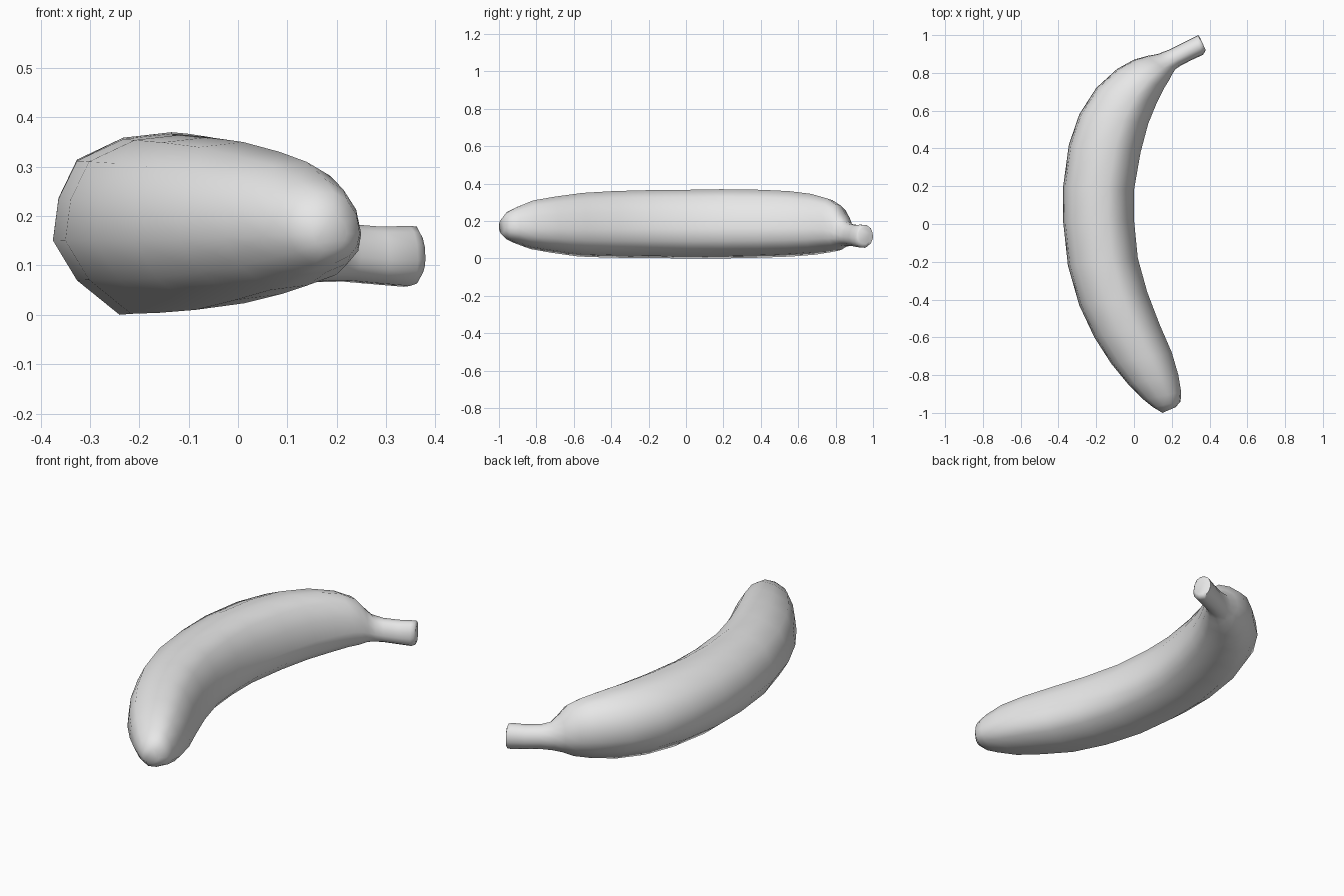
import bpy
import bmesh
from math import atan2, cos, sin
from mathutils import Vector

default_cube = bpy.data.objects.get("Cube")
if default_cube:
    bpy.data.objects.remove(default_cube, do_unlink=True)

# One plain colour for the whole fruit
grey = bpy.data.materials.new("plain_grey")
grey.use_nodes = True
colour = (0.8, 0.8, 0.8, 1.0)
grey.diffuse_color = colour
grey.node_tree.nodes["Principled BSDF"].inputs["Base Color"].default_value = colour

# Ridged cross-section in percent: outer to inner side, bottom to top
RIDGED = [(0, 41), (3, 64), (13, 85), (38, 97), (64, 100), (82, 89), (94, 68),
          (100, 43), (98, 25), (87, 12), (65, 4), (36, 0), (13, 19)]

# Stations in hundredths: outer x, y, inner x, y, bottom z, top z
BODY = [
    (15, -100, 22, -97, 13, 21),
    (10, -97, 24.7, -94, 10, 25),
    (5, -93, 25, -89, 8, 27.5),
    (-3, -85, 23.5, -80, 5, 31),
    (-12, -74, 20, -68, 3, 33),
    (-21, -60, 13.5, -53, 1, 35),
    (-29, -43, 7, -36, 0.4, 36),
    (-35, -22, 2, -18, 0.2, 36.5),
    (-37.5, 1, 0, 2, 0, 36.7),
    (-37.5, 20, 0, 18, 0, 37),
    (-34.5, 42, 3.5, 38, 0.4, 36.7),
    (-29, 58, 7.5, 53, 1, 36),
    (-20, 72, 12, 64, 2, 34.5),
    (-9, 82, 16, 72, 3.5, 32),
    (0, 87, 18.5, 76, 4.5, 29),
]
STEM = [
    (7, 89, 20, 79, 6, 24),
    (12.5, 90, 22, 82, 6.5, 20),
    (19, 92.5, 25, 84, 6.6, 18.5),
    (26, 96, 31, 87, 6, 18),
    (32, 99, 36.5, 89.5, 5.5, 18.2),
    (34, 100, 37.5, 91, 6, 18),
    (35, 98.5, 38, 92, 7.5, 16.5),
]


def cross_section(roundness):
    """Blend the ridged outline towards an ellipse."""
    outline = []
    for u, v in RIDGED:
        ridged = Vector((u, v)) / 100
        angle = atan2(ridged.y - 0.5, ridged.x - 0.5)
        oval = Vector((0.5 + 0.5 * cos(angle), 0.5 + 0.5 * sin(angle)))
        outline.append(ridged.lerp(oval, roundness))
    return outline


def add_ring(bm, station, roundness):
    """Place one cross-section between its outer and inner edges."""
    ox, oy, ix, iy, bottom, top = (value / 100 for value in station)
    outer, inner = Vector((ox, oy, bottom)), Vector((ix, iy, bottom))
    ring = []
    for point in cross_section(roundness):
        position = outer.lerp(inner, point.x)
        position.z += (top - bottom) * point.y
        ring.append(bm.verts.new(position))
    return ring


def loft(name, rings_with_roundness):
    """Skin the stations into one closed, smooth object."""
    bm = bmesh.new()
    rings = [add_ring(bm, station, amount) for station, amount in rings_with_roundness]
    for first, second in zip(rings, rings[1:]):
        for i in range(len(first)):
            j = (i + 1) % len(first)
            bm.faces.new((first[i], first[j], second[j], second[i]))
    bm.faces.new(rings[0])
    bm.faces.new(rings[-1])
    bmesh.ops.recalc_face_normals(bm, faces=bm.faces[:])
    mesh = bpy.data.meshes.new(name)
    bm.to_mesh(mesh)
    bm.free()
    mesh.materials.append(grey)
    obj = bpy.data.objects.new(name, mesh)
    bpy.context.collection.objects.link(obj)
    bpy.ops.object.select_all(action="DESELECT")
    obj.select_set(True)
    bpy.context.view_layer.objects.active = obj
    bpy.ops.object.shade_smooth_by_angle(angle=1.1)
    return obj


# Curved fruit flowing into its stem, rounder at the tip and along the stem
stations = [(s, max(0.0, 0.8 - 0.25 * i)) for i, s in enumerate(BODY)]
stations += [(s, min(0.7, 0.2 * (i + 1))) for i, s in enumerate(STEM)]
loft("curved_fruit_with_stem", stations)
